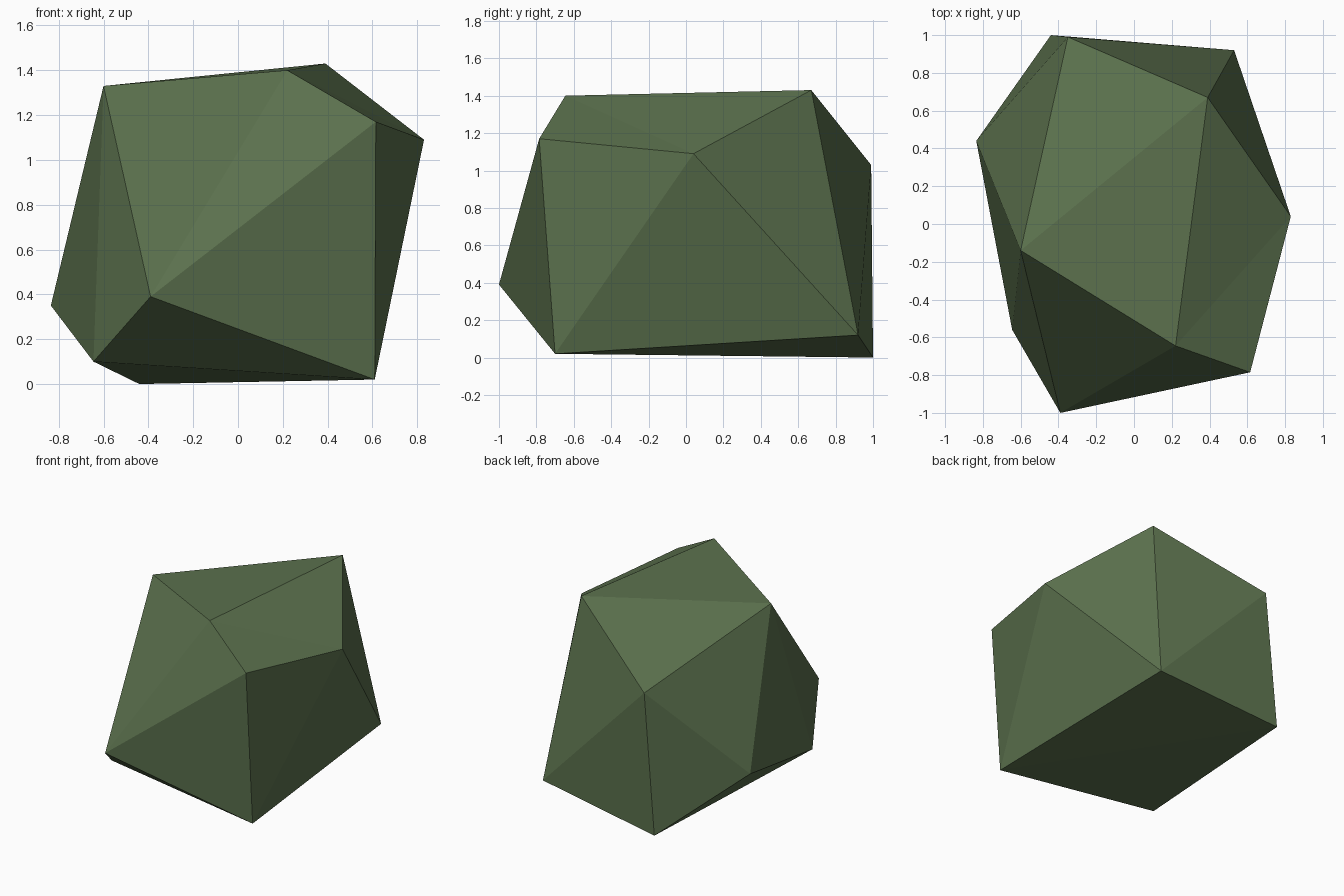
import bpy, bmesh

if "Cube" in bpy.data.objects:
    bpy.data.objects.remove(bpy.data.objects["Cube"])

# Corner points of the faceted boulder
P = {
    "A": (-0.44, 1.00, 0.00), "B": (-0.35, 0.99, 1.03), "C": (0.53, 0.92, 0.12),
    "D": (0.39, 0.67, 1.43), "E": (0.83, 0.04, 1.09), "F": (0.615, -0.785, 1.17),
    "G": (0.22, -0.645, 1.40), "H": (-0.39, -1.00, 0.39), "I": (-0.645, -0.56, 0.10),
    "J": (-0.60, -0.14, 1.33), "K": (-0.835, 0.44, 0.35), "L": (0.61, -0.70, 0.02),
}
# Facets: top, front, right, back, left, underside
FACETS = ("JDB JGD GED GFE "
          "JHG GHF HLF HIL "
          "FLE ELC ECD "
          "DCB BCA "
          "BAK BKJ JKI JIH KAI "
          "ILA LCA").split()

bm = bmesh.new()
verts = {name: bm.verts.new(co) for name, co in P.items()}
for facet in FACETS:
    bm.faces.new([verts[c] for c in facet])
bmesh.ops.recalc_face_normals(bm, faces=bm.faces)

mesh = bpy.data.meshes.new("boulder")
bm.to_mesh(mesh)
bm.free()

# Single mossy green colour, flat shaded
moss = bpy.data.materials.new("moss green")
moss.diffuse_color = (0.105, 0.165, 0.075, 1)
moss.use_nodes = True
moss.node_tree.nodes["Principled BSDF"].inputs["Base Color"].default_value = moss.diffuse_color
mesh.materials.append(moss)
bpy.context.collection.objects.link(bpy.data.objects.new("boulder", mesh))
